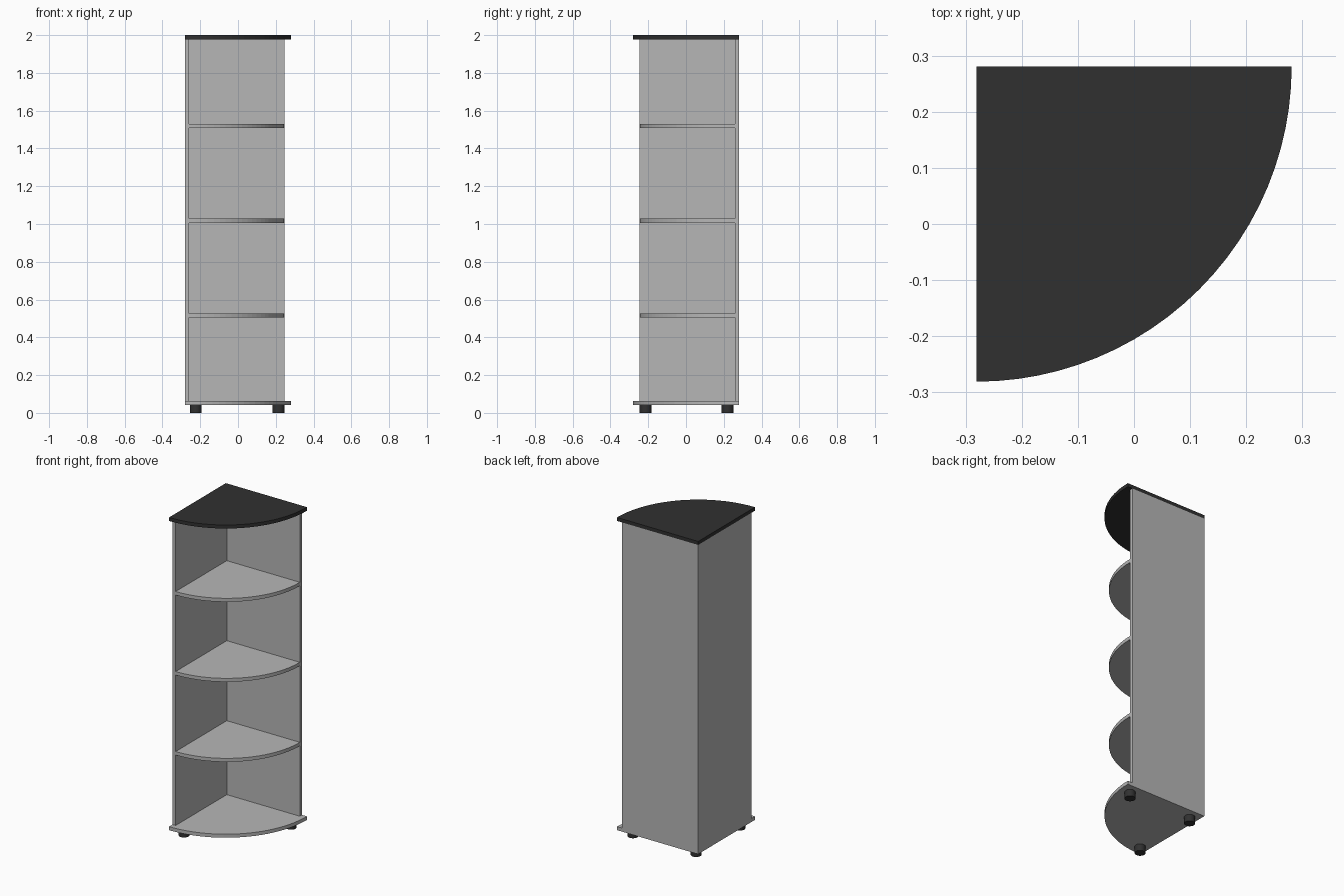
import bpy, math

if "Cube" in bpy.data.objects:
    bpy.data.objects.remove(bpy.data.objects["Cube"])

def mat(name, v):
    m = bpy.data.materials.new(name)
    m.diffuse_color = (v, v, v, 1)
    m.use_nodes = True
    m.node_tree.nodes["Principled BSDF"].inputs["Base Color"].default_value = m.diffuse_color
    return m

GREY = mat("light grey", 0.47)
BLACK = mat("dark charcoal", 0.03)

H = 0.281      # half width of the unit
T = 0.022      # board thickness
PANEL = 0.247  # free end of the wall panels
SEG = 24       # segments of each quarter arc

def prism(name, pts, z0, z1, m):
    # extrude a counter-clockwise outline from z0 to z1
    n = len(pts)
    verts = [(x, y, z) for z in (z0, z1) for x, y in pts]
    faces = [list(range(n))[::-1], list(range(n, 2 * n))]
    faces += [(i, (i + 1) % n, n + (i + 1) % n, n + i) for i in range(n)]
    me = bpy.data.meshes.new(name)
    me.from_pydata(verts, [], faces)
    me.materials.append(m)
    ob = bpy.data.objects.new(name, me)
    bpy.context.collection.objects.link(ob)
    return ob

def quarter(name, inset, r, z0, z1, m):
    # quarter disc with its corner at the back left
    cx, cy = -H + inset, H - inset
    pts = [(cx, cy)]
    for i in range(SEG + 1):
        a = -math.pi / 2 + math.pi / 2 * i / SEG
        pts.append((cx + r * math.cos(a), cy + r * math.sin(a)))
    return prism(name, pts, z0, z1, m)

def box(name, x0, x1, y0, y1, z0, z1, m):
    return prism(name, [(x0, y0), (x1, y0), (x1, y1), (x0, y1)], z0, z1, m)

# Base and top boards
quarter("base_board", 0, 2 * H, 0.042, 0.042 + T, GREY)
quarter("top_board", 0, 2 * H, 2 - T, 2, BLACK)

# Two wall panels meeting in the back left corner
box("left_panel", -H, -H + T, -PANEL, H, 0.042 + T, 2 - T, GREY)
box("back_panel", -H + T, PANEL, H - T, H, 0.042 + T, 2 - T, GREY)

# Three shelves between the panels
for i, z in enumerate((0.505, 1.006, 1.507)):
    quarter(f"shelf_{i + 1}", T, PANEL + H - T, z, z + T, GREY)

# Three round feet
for i, (x, y) in enumerate(((-0.224, 0.22), (0.214, 0.22), (-0.224, -0.214))):
    bpy.ops.mesh.primitive_cylinder_add(vertices=24, radius=0.031, depth=0.042,
                                        location=(x, y, 0.021))
    ob = bpy.context.object
    ob.name = f"foot_{i + 1}"
    ob.data.materials.append(BLACK)
    bpy.ops.object.shade_smooth_by_angle()
